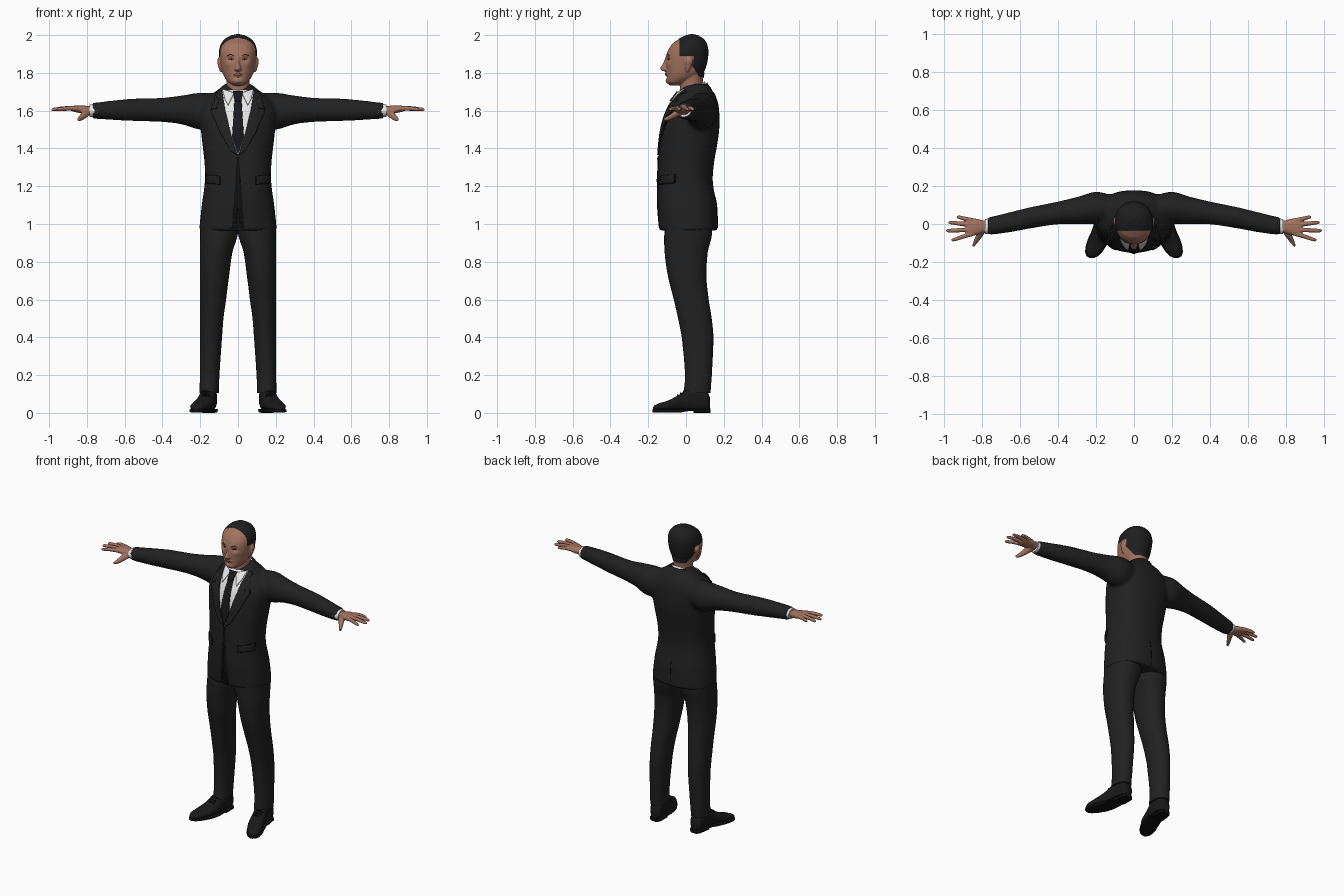
import bpy, bmesh, math
from mathutils import Vector
from mathutils.bvhtree import BVHTree

if "Cube" in bpy.data.objects:
    bpy.data.objects.remove(bpy.data.objects["Cube"])


def material(name, r, g, b):
    m = bpy.data.materials.new(name)
    m.use_nodes = True
    m.diffuse_color = (r, g, b, 1)
    bsdf = m.node_tree.nodes["Principled BSDF"]
    bsdf.inputs["Base Color"].default_value = (r, g, b, 1)
    bsdf.inputs["Roughness"].default_value = .8
    return m


SUIT = material("charcoal suit", .015, .015, .015)
SEAM = material("dark seam", .005, .005, .005)
SHIRT = material("white shirt", .8, .8, .8)
TIE = material("black tie", .009, .009, .01)
SKIN = material("skin", .36, .17, .115)
HAIR = material("dark hair", .013, .013, .013)
SHOE = material("black leather", .01, .01, .01)
LIPS = material("lips", .25, .09, .07)
EYES = material("dark eyes", .015, .01, .008)


def spline(rows, steps):
    """Catmull-Rom interpolation of ring parameters."""
    out = []
    for i in range(len(rows) - 1):
        quad = (rows[max(i - 1, 0)], rows[i], rows[i + 1], rows[min(i + 2, len(rows) - 1)])
        for k in range(steps):
            t = k / steps
            out.append([b + t * (c - a + t * (2*a - 5*b + 4*c - d + t * (3*(b - c) + d - a))) / 2
                        if j else b + t * (c - b) for j, (a, b, c, d) in enumerate(zip(*quad))])
    return out + [rows[-1]]


def loft(bm, axis, rings, side=1, power=2, sides=32, steps=4):
    """Rings are (position, centre a, radius a, low b, high b) along an axis."""
    loops = []
    for p, a, ra, lo, hi in spline(rings, steps):
        loop = []
        for i in range(sides):
            ang = math.tau * i / sides
            c, s = (math.copysign(abs(v) ** (2 / power), v) for v in (math.cos(ang), math.sin(ang)))
            u, v = a + ra * c, (lo + hi) / 2 + (hi - lo) / 2 * s
            x, y, z = {"x": (p, u, v), "y": (u, p, v), "z": (u, v, p)}[axis]
            loop.append(bm.verts.new((x * side, y, z)))
        loops.append(loop)
    for one, two in zip(loops, loops[1:]):
        for i in range(sides):
            j = (i + 1) % sides
            bm.faces.new((one[i], one[j], two[j], two[i]))
    bm.faces.new(loops[0])
    bm.faces.new(loops[-1])


def finish(bm, name, mat, voxel=0, smooth=4):
    """Make the object; a voxel size fuses its parts into one skin."""
    bmesh.ops.recalc_face_normals(bm, faces=bm.faces)
    mesh = bpy.data.meshes.new(name)
    bm.to_mesh(mesh)
    bm.free()
    mesh.materials.append(mat)
    ob = bpy.data.objects.new(name, mesh)
    bpy.context.collection.objects.link(ob)
    if voxel:
        rm = ob.modifiers.new("fuse", "REMESH")
        rm.mode, rm.voxel_size = "VOXEL", voxel
        sm = ob.modifiers.new("soften", "SMOOTH")
        sm.iterations = smooth
        ob.data = bpy.data.meshes.new_from_object(ob.evaluated_get(bpy.context.evaluated_depsgraph_get()))
        ob.modifiers.clear()
        ob.data.shade_smooth()
    else:
        for o in bpy.context.selected_objects:
            o.select_set(False)
        ob.select_set(True)
        bpy.context.view_layer.objects.active = ob
        bpy.ops.object.shade_smooth_by_angle(angle=math.radians(45))
    return ob


def surface(ob):
    bm = bmesh.new()
    bm.from_mesh(ob.data)
    tree = BVHTree.FromBMesh(bm)
    bm.free()
    return tree


def patch(name, tree, outline, mat, lift, side=1, face=-1, grid=.012):
    """Drape an outline in x and z over a surface from the front or back."""
    bm = bmesh.new()
    bm.faces.new([bm.verts.new((x * side, 0, z)) for x, z in outline])
    bmesh.ops.triangulate(bm, faces=bm.faces)
    for axis in (0, 2):
        vals = [v.co[axis] for v in bm.verts]
        for k in range(math.ceil(min(vals) / grid), math.ceil(max(vals) / grid)):
            n = Vector((0, 0, 0))
            n[axis] = 1
            bmesh.ops.bisect_plane(bm, geom=bm.verts[:] + bm.edges[:] + bm.faces[:], plane_co=n * k * grid, plane_no=n)
    for v in bm.verts:
        hit = tree.ray_cast(Vector((v.co.x, face, v.co.z)), Vector((0, -face, 0)))
        if hit[0] is None:
            hit = tree.find_nearest(Vector((v.co.x, face * .15, v.co.z)))
        v.co = hit[0] + hit[1] * lift
    ob = finish(bm, name, mat)
    if sum(p.normal.y for p in ob.data.polygons) * face < 0:
        ob.data.flip_normals()
    solid = ob.modifiers.new("thickness", "SOLIDIFY")
    solid.thickness, solid.offset = min(lift, .006), -1


# Jacket: torso and sleeves fused together
torso = [(.965, 0, .205, -.14, .168), (1.1, 0, .192, -.15, .163), (1.22, 0, .176, -.15, .142),
         (1.32, 0, .177, -.147, .148), (1.42, 0, .188, -.141, .165), (1.5, 0, .197, -.132, .176),
         (1.58, 0, .205, -.11, .177), (1.64, 0, .19, -.08, .17), (1.69, 0, .135, -.042, .152),
         (1.73, 0, .085, -.012, .12), (1.742, 0, .07, .03, .11)]
sleeve = [(.1, .08, .07, 1.52, 1.69), (.2, .085, .085, 1.5, 1.695), (.3, .07, .072, 1.528, 1.68),
          (.4, .058, .06, 1.54, 1.668), (.55, .032, .056, 1.545, 1.664), (.65, .01, .053, 1.55, 1.655),
          (.77, -.011, .047, 1.557, 1.642)]
bm = bmesh.new()
loft(bm, "z", torso, power=2.3, sides=48)
for s in (1, -1):
    loft(bm, "x", sleeve, s)
jacket = finish(bm, "jacket", SUIT, .01, 6)
cloth = surface(jacket)

# Shirt front, tie, lapels and closing edge
opening = [(0, 1.71), (.085, 1.705), (.067, 1.6), (.036, 1.47), (.004, 1.37), (0, 1.37)]
lapel = [(.004, 1.365), (.036, 1.47), (.067, 1.6), (.083, 1.705), (.105, 1.7), (.115, 1.63),
         (.105, 1.61), (.14, 1.6), (.09, 1.48), (.04, 1.39)]
for s, tag in ((1, "left"), (-1, "right")):
    patch(tag + "_shirt_front", cloth, opening, SHIRT, .002, s)
    patch(tag + "_lapel", cloth, lapel, SUIT, .008, s)
    patch(tag + "_lapel_seam", cloth, [(.075 + (x - .075) * 1.07, 1.56 + (z - 1.56) * 1.03) for x, z in lapel[-3:]]
          + lapel[:3] + lapel[5:7], SEAM, .003, s)
    patch(tag + "_pocket_flap", cloth, [(.095, 1.21), (.165, 1.22), (.165, 1.26), (.095, 1.25)], SUIT, .007, s)
    patch(tag + "_pocket_seam", cloth, [(.092, 1.206), (.168, 1.216), (.168, 1.264), (.092, 1.254)], SEAM, .003, s)
    patch(tag + "_front_edge", cloth, [(0, 1.36), (.002, 1.36), (.002, 1.08), (.012, 1.01), (.033, .98), (0, .98)],
          SEAM, .002, s)
patch("tie", cloth, [(-.018, 1.66), (.018, 1.66), (.031, 1.46), (.003, 1.375), (-.003, 1.375), (-.031, 1.46)],
      TIE, .006)
patch("tie_knot", cloth, [(-.026, 1.695), (.026, 1.695), (.017, 1.645), (-.017, 1.645)], TIE, .014)
patch("back_vent", cloth, [(-.002, .98), (.002, .98), (.002, 1.14), (-.002, 1.14)], SEAM, .002, face=1)
for z in (1.35, 1.23):
    patch("jacket_button", cloth, [(.009 * math.cos(k), z + .009 * math.sin(k)) for k in range(6)], SEAM, .007)

# Collars, sloping down towards the front
def collar(name, mat, rings):
    bm = bmesh.new()
    loft(bm, "z", rings)
    for v in bm.verts:
        v.co.z += (v.co.y - .04) * .55
    finish(bm, name, mat)


collar("shirt_collar", SHIRT, [(1.66, 0, .09, -.05, .12), (1.7, 0, .077, -.042, .108), (1.722, 0, .068, -.036, .1)])
collar("jacket_collar", SUIT, [(1.62, 0, .13, -.02, .15), (1.67, 0, .1, -.005, .132), (1.708, 0, .083, .012, .113)])
for s, tag in ((1, "left"), (-1, "right")):
    patch(tag + "_collar_point", cloth, [(.02, 1.69), (.08, 1.71), (.07, 1.66), (.052, 1.625)], SHIRT, .009, s)

# Trousers
leg = [(1.02, .1, .1, -.11, .13), (.95, .1, .1, -.115, .138), (.85, .116, .086, -.113, .115),
       (.72, .125, .077, -.095, .108), (.6, .132, .069, -.065, .12), (.5, .139, .062, -.042, .136),
       (.4, .143, .058, -.022, .145), (.2, .15, .052, -.005, .137), (.105, .152, .051, -.012, .13)]
bm = bmesh.new()
for s in (1, -1):
    loft(bm, "z", leg, s, 2.2)
finish(bm, "trousers", SUIT)

# Shoes with soles, heels and laces
upper = [(.127, .15, .02, .015, .08), (.115, .15, .036, .012, .115), (.08, .152, .042, .012, .135),
         (.02, .158, .045, .012, .135), (-.03, .17, .048, .012, .1), (-.09, .19, .053, .012, .068),
         (-.14, .21, .043, .012, .052), (-.167, .219, .027, .013, .04), (-.176, .222, .01, .014, .028)]
for s, tag in ((1, "left"), (-1, "right")):
    bm = bmesh.new()
    loft(bm, "y", upper, s, 2.4)
    finish(bm, tag + "_shoe", SHOE)
    bm = bmesh.new()
    loft(bm, "y", [(y - .002, x, r + .004, .002 if y < -.02 else .01, .021) for y, x, r, lo, hi in upper], s, 4)
    loft(bm, "y", [(.13, .15, .026, 0, .022), (.115, .15, .039, 0, .022), (.04, .155, .046, 0, .022)], s, 4)
    for y, z in ((-.012, .111), (-.028, .1), (-.044, .09)):
        loft(bm, "x", [(.145, y, .004, z - .008, z), (.17, y, .005, z, z + .008), (.195, y, .004, z - .008, z)], s)
    finish(bm, tag + "_sole_and_laces", SEAM)

# Hands and shirt cuffs
palm = [(.74, -.012, .03, 1.577, 1.62), (.79, -.014, .032, 1.58, 1.624), (.83, -.015, .043, 1.586, 1.628),
        (.87, -.018, .047, 1.594, 1.626), (.885, -.018, .044, 1.6, 1.62)]
thumb = [(-.02, .795, .026, 1.578, 1.615), (-.06, .813, .019, 1.56, 1.598), (-.095, .833, .013, 1.546, 1.574),
         (-.118, .845, .007, 1.546, 1.562)]
fingers = [(.02, .932, .036), (-.005, .976, .008), (-.03, .987, -.035), (-.053, .96, -.083)]
for s, tag in ((1, "left"), (-1, "right")):
    bm = bmesh.new()
    loft(bm, "x", palm, s, 2.4)
    loft(bm, "y", thumb, s)
    for y, tip, end in fingers:
        loft(bm, "x", [(.85, y, .012, 1.598, 1.624), ((.85 + tip) / 2, (y + end) / 2, .0115, 1.6, 1.624),
                       (tip - .008, end, .0095, 1.598, 1.616), (tip + .002, end, .004, 1.601, 1.61)], s, sides=16)
    finish(bm, tag + "_hand", SKIN, .004, 3)
    bm = bmesh.new()
    loft(bm, "x", [(.74, -.012, .042, 1.562, 1.636), (.785, -.013, .04, 1.567, 1.632)], s)
    finish(bm, tag + "_cuff", SHIRT)

# Head: skull, neck, nose and ears, shaped by soft dents and bumps
skull = [(1.733, 0, .026, -.085, -.03), (1.75, 0, .05, -.102, .01), (1.775, 0, .07, -.104, .06),
         (1.8, 0, .082, -.105, .09), (1.84, 0, .091, -.107, .106), (1.88, 0, .096, -.106, .114),
         (1.92, 0, .097, -.095, .116), (1.955, 0, .087, -.072, .108), (1.98, 0, .065, -.037, .09),
         (1.997, 0, .033, .0, .062), (2.003, 0, .006, .025, .037)]
nose = [(1.885, 0, .008, -.11, -.08), (1.85, 0, .01, -.122, -.08), (1.827, 0, .016, -.136, -.08),
        (1.815, 0, .019, -.132, -.08), (1.808, 0, .012, -.118, -.08)]
bumps = [(.038, 1.872, .017, .011, .012), (.036, 1.893, .022, .007, -.004), (.055, 1.845, .015, .012, -.004),
         (0, 1.793, .02, .009, -.007), (0, 1.777, .022, .005, .005), (0, 1.755, .02, .011, -.005)]
bm = bmesh.new()
loft(bm, "z", skull, power=2.15, sides=72, steps=6)
for v in bm.verts:
    if v.co.y < -.02:
        v.co.y += sum(d * math.exp(-((abs(v.co.x) - x) / w) ** 2 - ((v.co.z - z) / h) ** 2) for x, z, w, h, d in bumps)
loft(bm, "z", nose)
loft(bm, "z", [(1.66, 0, .062, -.03, .092), (1.74, 0, .06, -.032, .088), (1.8, 0, .065, -.03, .095)])
for s in (1, -1):
    loft(bm, "z", [(1.805, .088, .008, .0, .014), (1.83, .093, .011, -.006, .026),
                   (1.865, .099, .011, -.006, .036), (1.885, .096, .006, .004, .026)], s)
head = finish(bm, "head", SKIN, .004, 4)


# Receding hair around the sides and back
def hairy(p):
    if abs(p.x) > .089 and p.z < 1.89 and p.y < .04:
        return False
    return (p.z > 1.875 and p.y > -.034) or (p.y > .03 and p.z > max(1.778, 1.845 - (p.y - .03) * 1.7))


face = surface(head)
head.data.materials.append(HAIR)
for f in head.data.polygons:
    f.material_index = int(hairy(f.center))
for v in head.data.vertices:
    if hairy(v.co):
        v.co += v.normal * .003

# Eyes, brows and lips
for s, tag in ((1, "left"), (-1, "right")):
    patch(tag + "_eye", face, [(.024, 1.872), (.037, 1.868), (.05, 1.873), (.037, 1.878)], EYES, .001, s, grid=.005)
    patch(tag + "_brow", face, [(.018, 1.89), (.04, 1.896), (.06, 1.89), (.04, 1.901)], EYES, .001, s, grid=.005)
patch("lips", face, [(-.026, 1.79), (0, 1.783), (.026, 1.79), (.007, 1.799), (-.007, 1.799)], LIPS, .001, grid=.005)
